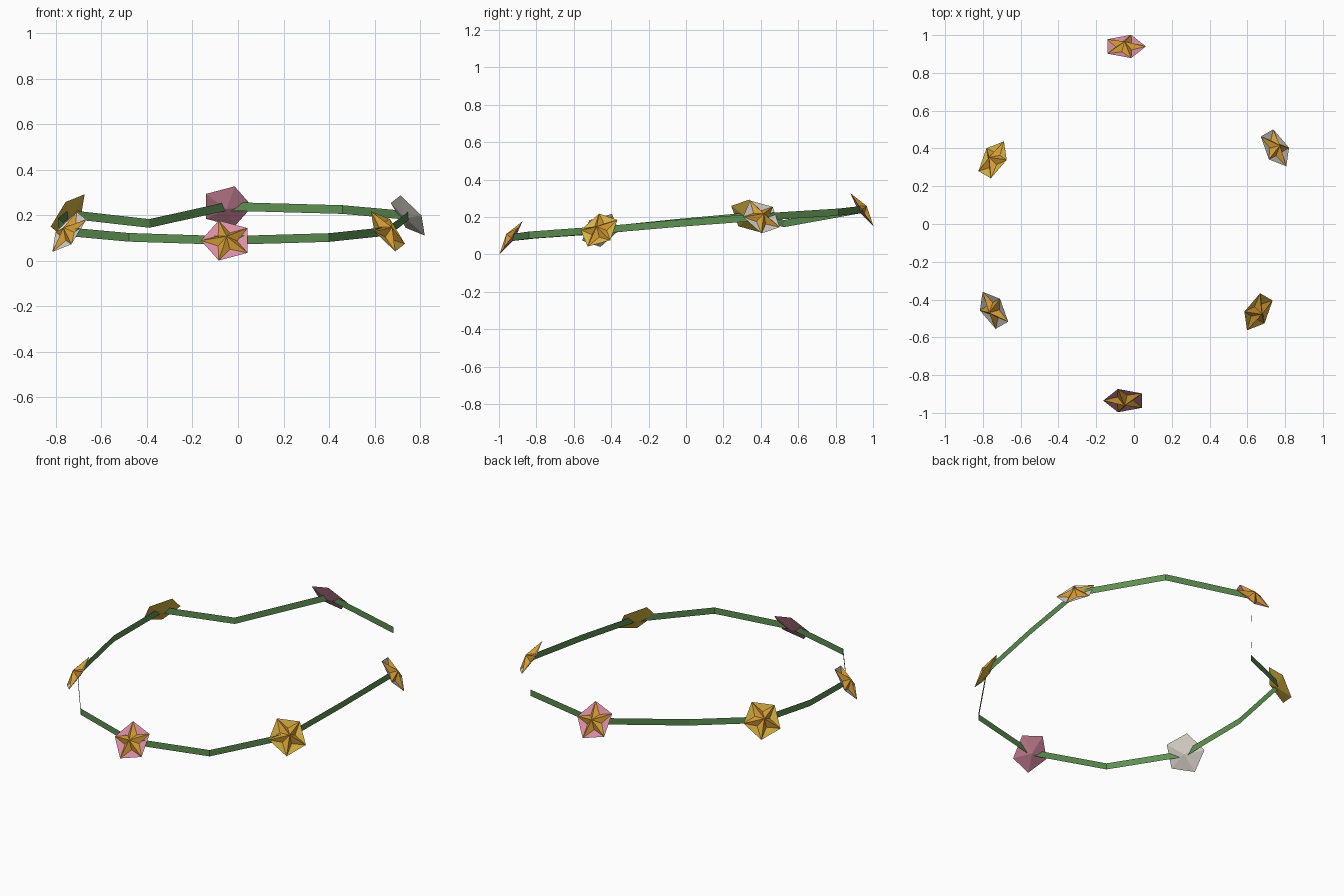
import bpy, bmesh
from math import sin, cos, radians, tau
from mathutils import Vector, Matrix

cube = bpy.data.objects.get("Cube")
if cube:
    bpy.data.objects.remove(cube, do_unlink=True)


def material(name, rgb):
    # 8-bit display colour to linear
    lin = [((c / 255 + 0.055) / 1.055) ** 2.4 for c in rgb] + [1.0]
    m = bpy.data.materials.new(name)
    m.use_nodes = True
    m.diffuse_color = lin
    m.node_tree.nodes["Principled BSDF"].inputs["Base Color"].default_value = lin
    return m


GREEN = material("vine green", (94, 143, 82))
PINK = material("petal pink", (220, 143, 164))
WHITE = material("petal white", (218, 212, 202))
YELLOW = material("petal yellow", (216, 180, 68))
GOLD = material("star gold", (214, 156, 52))


def make_object(name, bm, mats):
    mesh = bpy.data.meshes.new(name)
    bm.to_mesh(mesh)
    bm.free()
    for m in mats:
        mesh.materials.append(m)
    ob = bpy.data.objects.new(name, mesh)
    bpy.context.collection.objects.link(ob)
    return ob


RADIUS, NOTCH, TILT = 0.113, 0.046, radians(35)


def flower(name, centre, azimuth, petal):
    """Pentagonal bloom with a raised five-point star, facing out and up."""
    bm = bmesh.new()

    def ring(r, offset, h):
        return [bm.verts.new((r * cos(tau * i / 5 + offset),
                              r * sin(tau * i / 5 + offset), h)) for i in range(5)]

    tips = ring(RADIUS, tau / 2, 0)
    notches = ring(NOTCH, tau / 2 + tau / 10, -0.004)
    peak = bm.verts.new((0, 0, 0.032))
    back = bm.verts.new((0, 0, -0.02))
    for i in range(5):
        j = (i + 1) % 5
        for a, b in ((tips[i], notches[i]), (notches[i], tips[j])):
            bm.faces.new((peak, a, b)).material_index = 1
        bm.faces.new((tips[i], tips[j], notches[i]))
        bm.faces.new((back, tips[j], tips[i]))
    bmesh.ops.recalc_face_normals(bm, faces=bm.faces)

    # Local x runs around the crown, y leans inward and up, z faces outward
    a = radians(azimuth)
    outward = Vector((cos(a) * cos(TILT), sin(a) * cos(TILT), sin(TILT)))
    across = Vector((-sin(a), cos(a), 0))
    basis = Matrix((across, outward.cross(across), outward)).transposed()
    bm.transform(Matrix.Translation(centre) @ basis.to_4x4())
    make_object(name, bm, (petal, GOLD))


# Blooms: name, centre, facing angle, petal colour
BLOOMS = [
    ("front_flower", (-0.05, -0.935, 0.09), -90, PINK),
    ("front_left_flower", (0.655, -0.465, 0.13), -30, YELLOW),
    ("back_left_flower", (0.75, 0.403, 0.20), 30, WHITE),
    ("back_flower", (-0.05, 0.94, 0.24), 90, PINK),
    ("back_right_flower", (-0.745, 0.34, 0.205), 150, YELLOW),
    ("front_right_flower", (-0.745, -0.457, 0.128), 210, WHITE),
]
for bloom in BLOOMS:
    flower(*bloom)

# Vine band: thin upright ribbon through each bloom and a bend after it
BENDS = [(0.4, -0.84, 0.103), (0.71, -0.03, 0.167), (0.46, 0.815, 0.226),
         (-0.39, 0.525, 0.165), (-0.79, -0.05, 0.17), (-0.48, -0.805, 0.104)]
path = [p for bloom, bend in zip(BLOOMS, BENDS) for p in (bloom[1], bend)]
bm = bmesh.new()
half = Vector((0, 0, 0.019))
pairs = [(bm.verts.new(Vector(p) - half), bm.verts.new(Vector(p) + half)) for p in path]
for (a, b), (c, d) in zip(pairs, pairs[1:] + pairs[:1]):
    bm.faces.new((a, c, d, b))
make_object("vine_band", bm, (GREEN,))
